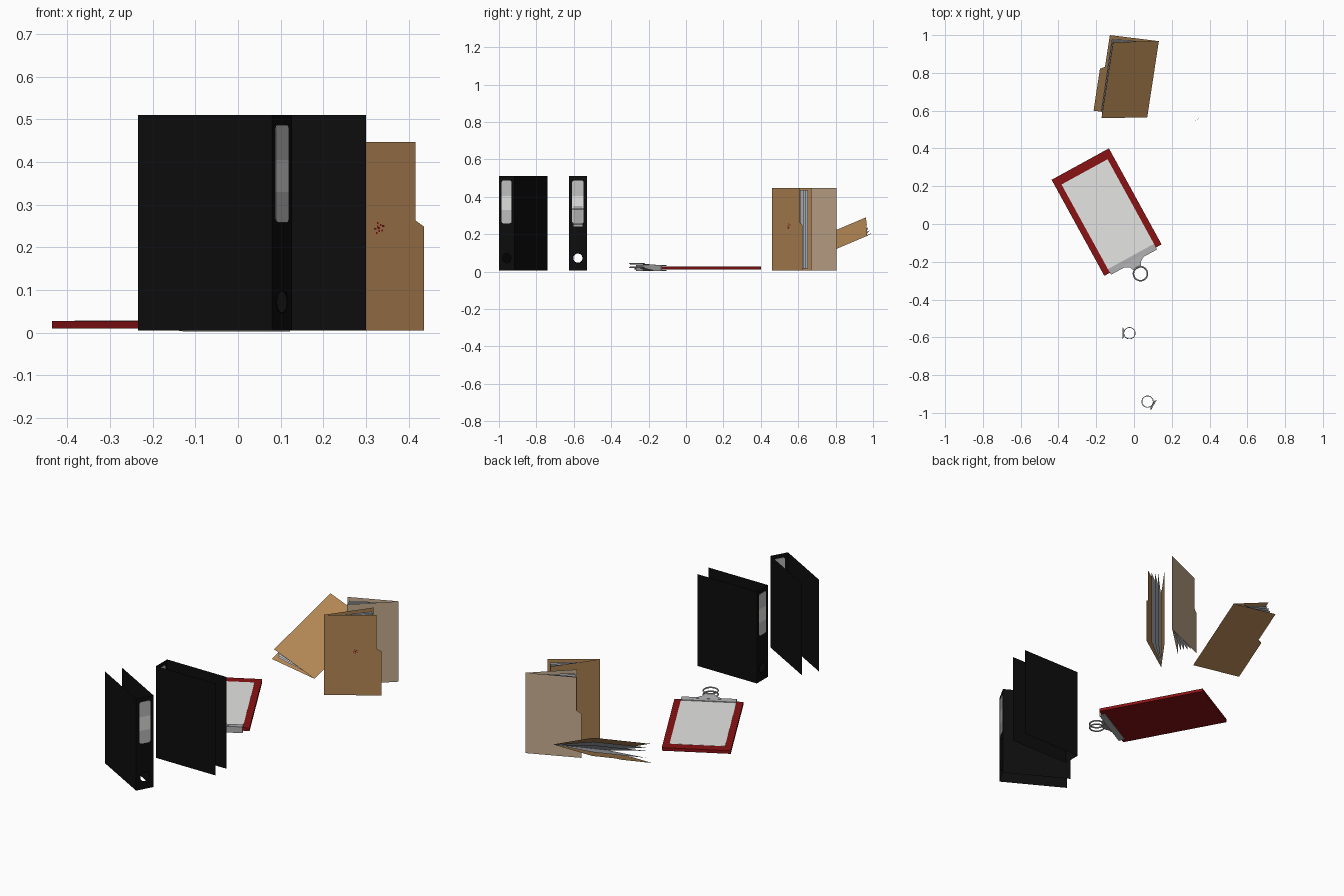
import bpy, bmesh
from math import sin, cos, pi, radians
from mathutils import Matrix, Vector

cube = bpy.data.objects.get("Cube")
if cube:
    bpy.data.objects.remove(cube, do_unlink=True)


def material(name, *rgb):
    m = bpy.data.materials.new(name)
    m.diffuse_color = (*rgb, 1)
    m.use_nodes = True
    m.node_tree.nodes["Principled BSDF"].inputs["Base Color"].default_value = (*rgb, 1)
    return m


BLACK = material("black_card", .004, .004, .004)
BROWN = material("brown_card", .45, .24, .09)
TAN = material("tan_card", .56, .41, .27)
RED = material("red_board", .25, .006, .007)
WHITE = material("white_paper", .78, .78, .77)
GREY = material("grey_paper", .46, .48, .51)
LABEL = material("label_grey", .55, .55, .55)
METAL = material("metal", .42, .42, .43)


def finish(bm, name, frame, *mats):
    me = bpy.data.meshes.new(name)
    bm.to_mesh(me)
    bm.free()
    for m in mats:
        me.materials.append(m)
    ob = bpy.data.objects.new(name, me)
    ob.matrix_world = frame
    bpy.context.collection.objects.link(ob)
    return ob


def polygon(name, points, frame, mat, push=None):
    """Flat outline, extruded along push when given."""
    bm = bmesh.new()
    f = bm.faces.new([bm.verts.new(p) for p in points])
    if push:
        r = bmesh.ops.extrude_face_region(bm, geom=[f], use_keep_orig=True)
        verts = [g for g in r["geom"] if isinstance(g, bmesh.types.BMVert)]
        bmesh.ops.translate(bm, verts=verts, vec=push)
        bmesh.ops.recalc_face_normals(bm, faces=bm.faces)
    return finish(bm, name, frame, mat)


def box(name, lo, hi, frame, mat):
    (a, b, c), (d, e, f) = lo, hi
    return polygon(name, [(a, b, c), (d, b, c), (d, e, c), (a, e, c)], frame, mat, (0, 0, f - c))


def ring(name, center, radius, wire, frame, mat, tilt=None):
    """Smooth wire loop lying flat unless tilted."""
    bm = bmesh.new()
    n, k = 32, 8
    loops = []
    for i in range(n):
        a = 2 * pi * i / n
        loops.append([bm.verts.new(((radius + wire * cos(2 * pi * j / k)) * cos(a),
                                    (radius + wire * cos(2 * pi * j / k)) * sin(a),
                                    wire * sin(2 * pi * j / k))) for j in range(k)])
    for i in range(n):
        p, q = loops[i], loops[(i + 1) % n]
        for j in range(k):
            f = bm.faces.new((p[j], q[j], q[(j + 1) % k], p[(j + 1) % k]))
            f.smooth = True
    local = Matrix.Translation(center) @ (tilt or Matrix())
    return finish(bm, name, frame @ local, mat)


def placed(x, y, z, degrees):
    return Matrix.Translation((x, y, z)) @ Matrix.Rotation(radians(degrees), 4, 'Z')


# Binders: spine on the local yz plane, covers run along local +x
def binder(tag, frame):
    half, depth, tall, hole_z, hole_r = .048, .36, .505, .067, .026
    for side, y in (("left", half), ("right", -half)):
        polygon(f"{tag}_{side}_cover",
                [(0, y, 0), (depth, y, 0), (depth, y, tall), (0, y, tall)], frame, BLACK)

    # Spine with a finger hole
    bm = bmesh.new()
    circle = [(0, hole_r * cos(2 * pi * i / 24), hole_z + hole_r * sin(2 * pi * i / 24))
              for i in range(24)]
    outer = [(0, -half, 0), (0, half, 0), (0, half, tall), (0, -half, tall)]
    edges = []
    for loop in (outer, circle):
        vs = [bm.verts.new(p) for p in loop]
        edges += [bm.edges.new((vs[i - 1], vs[i])) for i in range(len(vs))]
    bmesh.ops.triangle_fill(bm, use_beauty=True, edges=edges, normal=(-1, 0, 0))
    finish(bm, f"{tag}_spine", frame, BLACK)
    ring(f"{tag}_finger_hole_rim", (0, 0, hole_z), hole_r, .0015, frame, BLACK,
         Matrix.Rotation(pi / 2, 4, 'Y'))

    # Rounded label, showing on both faces, with a paler middle band
    corner, w, low, high = .012, .031, .253, .482
    pts = []
    for q, (cy, cz) in enumerate(((w, high), (-w, high), (-w, low), (w, low))):
        cy -= corner if cy > 0 else -corner
        cz += corner if cz == low else -corner
        for s in range(5):
            a = pi / 2 * (q + s / 4)
            pts.append((-.002, cy + corner * cos(a), cz + corner * sin(a)))
    label = polygon(f"{tag}_label", pts, frame, LABEL, (.004, 0, 0))
    label.data.materials.append(WHITE)
    bm = bmesh.new()
    bm.from_mesh(label.data)
    for z in (.325, .4):
        bmesh.ops.bisect_plane(bm, geom=bm.verts[:] + bm.edges[:] + bm.faces[:],
                               plane_co=(0, 0, z), plane_no=(0, 0, 1))
    for f in bm.faces:
        f.material_index = int(.325 < f.calc_center_median().z < .4)
    bm.to_mesh(label.data)
    bm.free()

    # Ring mechanism
    box(f"{tag}_ring_plate", (.003, -.024, .235), (.007, .024, .345), frame, METAL)
    for name, z in (("lower", .25), ("upper", .33)):
        ring(f"{tag}_{name}_ring", (.036, 0, z), .03, .002, frame, METAL)


binder("front_binder", placed(.103, -.958, .005, 150.6))
binder("middle_binder", placed(-.06, -.578, .005, 0))


# Folders: fold on local z, tabbed cover along +x, plain cover swung open
def folder(tag, frame, mat, opening):
    tall, wide, tab = .442, .262, .287
    polygon(f"{tag}_tabbed_cover",
            [(0, 0, 0), (tab, 0, 0), (tab, 0, .243), (wide, 0, .258),
             (wide, 0, tall), (0, 0, tall)], frame, mat)
    swing = frame @ Matrix.Rotation(radians(opening), 4, 'Z')
    polygon(f"{tag}_plain_cover",
            [(0, 0, 0), (wide, 0, 0), (wide, 0, tall), (0, 0, tall)], swing, mat)
    for i, t in enumerate((.2, .4, .6, .8)):
        turn = frame @ Matrix.Rotation(radians(opening * t), 4, 'Z')
        polygon(f"{tag}_sheet_{i + 1}",
                [(.004, 0, .012), (.25, 0, .012), (.25, 0, .43), (.004, 0, .43)], turn, GREY)


front_frame = placed(.2, .46, .005, 34.5)
folder("front_folder", front_frame, BROWN, 19.5)
folder("rear_folder", placed(.415, .805, .005, 203.5), TAN, 20)

# Leaning folder, tilted along its fold
up = Vector((.062, .406, .172)).normalized()
across = Vector((-.286, .035, .02))
across = (across - up * across.dot(up)).normalized()
tilt = Matrix((across, up.cross(across), up)).transposed().to_4x4()
folder("leaning_folder", Matrix.Translation((.07, .565, .02)) @ tilt, BROWN, 20)

# Small speckled red stamp on the front folder
for i in range(9):
    a, r = i * 2.4, .005 * i ** .5
    x, z, d = .158 + r * cos(a), .24 + r * sin(a), .0022
    box(f"stamp_dot_{i + 1}", (x - d, -.001, z - d), (x + d, 0, z + d), front_frame, RED)

# Clipboard: local +y points to the clip
board = placed(-.145, .063, 0, 208.75)
box("clipboard_board", (-.173, -.29, .01), (.173, .29, .027), board, RED)
box("clipboard_paper", (-.139, -.243, .0275), (.139, .28, .0285), board, WHITE)

# Clip: C-shaped jaw around the board edge, with two looped handles
jaw = [(.268, .034), (.302, .036), (.302, .002), (.268, .004),
       (.268, .008), (.295, .008), (.295, .0305), (.268, .0305)]
polygon("clip_jaw", [(-.139, y, z) for y, z in jaw], board, METAL, (.278, 0, 0))
for name, z0, z1 in (("upper", .036, .043), ("lower", .006, .022)):
    plate = [(-.075, .29), (.075, .29), (.032, .318), (.022, .342), (-.022, .342), (-.032, .318)]
    polygon(f"clip_{name}_handle",
            [(x, y, z0 + (z1 - z0) * (y - .29) / .052) for x, y in plate],
            board, METAL, (0, 0, -.003))
    ring(f"clip_{name}_loop", (0, .372, z1), .037, .004, board, METAL)
